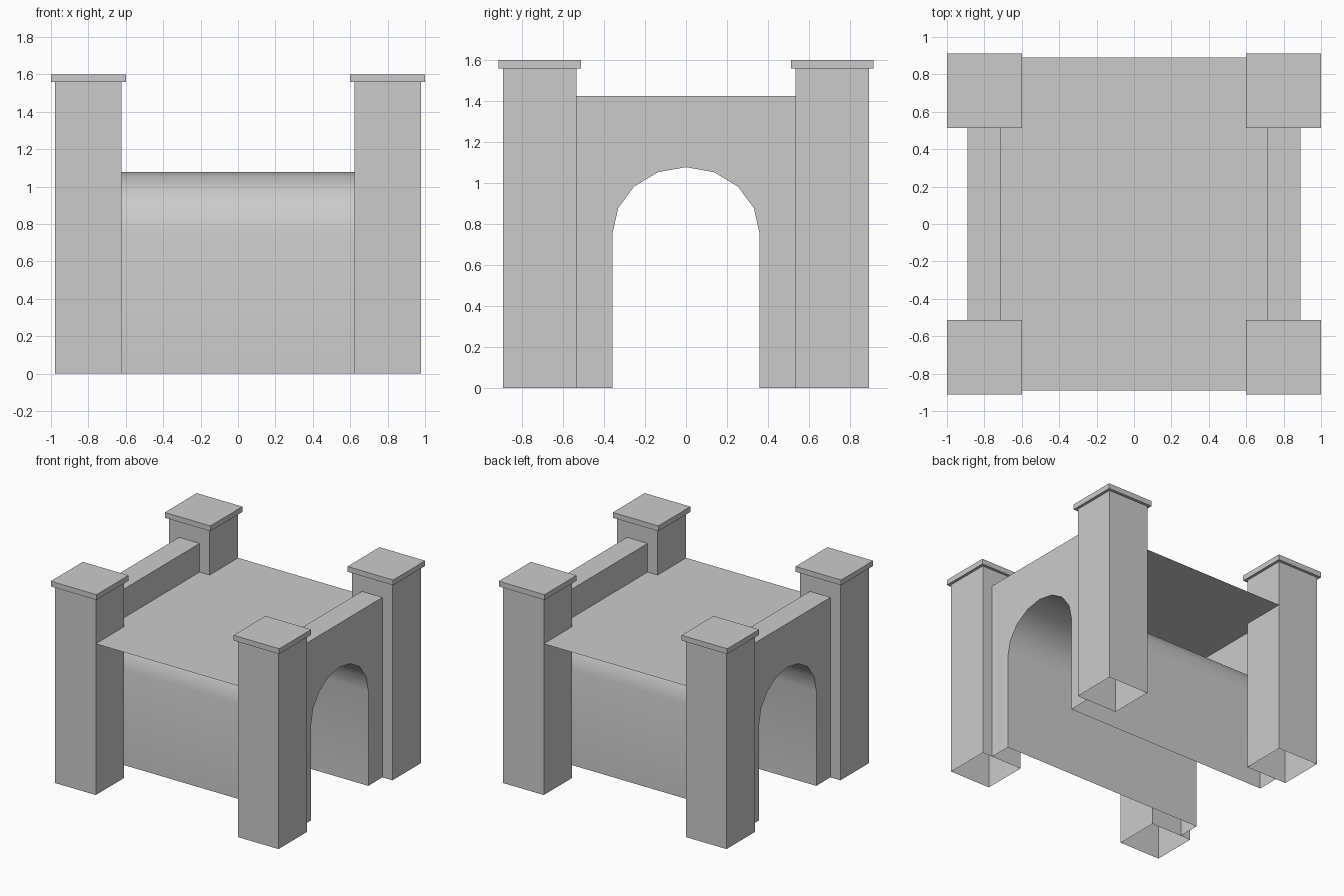
import bpy, bmesh, math

cube = bpy.data.objects.get("Cube")
if cube:
    bpy.data.objects.remove(cube, do_unlink=True)

stone = bpy.data.materials.new("grey stone")
stone.use_nodes = True
grey = (0.6, 0.6, 0.6, 1)
stone.diffuse_color = grey
stone.node_tree.nodes["Principled BSDF"].inputs["Base Color"].default_value = grey

WALL_IN, WALL_OUT, WALL_TOP = 0.71, 0.89, 1.424
PILLAR_X, PILLAR_Y, PILLAR_W = 0.8, 0.7125, 0.356
CAP_Z, CAP_W, TOP = 1.558, 0.4, 1.6
DECK_Z = 1.197
ARCH_Y, ARCH_Z, SPRING = 0.358, 1.077, 0.753
WALL_Y = PILLAR_Y - PILLAR_W / 2
DECK_Y = PILLAR_Y + PILLAR_W / 2


def finish(name, bm, smooth=False):
    bmesh.ops.recalc_face_normals(bm, faces=bm.faces)
    mesh = bpy.data.meshes.new(name)
    bm.to_mesh(mesh)
    bm.free()
    mesh.materials.append(stone)
    for p in mesh.polygons:
        p.use_smooth = smooth
    obj = bpy.data.objects.new(name, mesh)
    bpy.context.collection.objects.link(obj)


def box(name, x, y, width, z0, z1, open_bottom=False):
    bm = bmesh.new()
    bmesh.ops.create_cube(bm, size=1)
    bm.normal_update()
    if open_bottom:
        base = [f for f in bm.faces if f.normal.z < -0.5]
        bmesh.ops.delete(bm, geom=base, context="FACES_ONLY")
    for v in bm.verts:
        v.co = (x + v.co.x * width, y + v.co.y * width,
                z0 + (v.co.z + 0.5) * (z1 - z0))
    finish(name, bm)


# Arch outline, running from the foot of one jamb to the other
arch = [(ARCH_Y, 0)]
for i in range(9):
    a = math.pi * i / 8
    arch.append((ARCH_Y * math.cos(a), SPRING + (ARCH_Z - SPRING) * math.sin(a)))
arch.append((-ARCH_Y, 0))

# Corner pillars with flat caps, hollow underneath
for side, sx in (("left", 1), ("right", -1)):
    for end, sy in (("front", -1), ("back", 1)):
        x, y = sx * PILLAR_X, sy * PILLAR_Y
        box(f"{end}_{side}_pillar", x, y, PILLAR_W, 0, CAP_Z, True)
        box(f"{end}_{side}_cap", x, y, CAP_W, CAP_Z, TOP)

# Side walls: thin arched outer face, parapet top and inner face down to the deck
outline = arch + [(-WALL_Y, 0), (-WALL_Y, WALL_TOP), (WALL_Y, WALL_TOP), (WALL_Y, 0)]
for side, sx in (("left", 1), ("right", -1)):
    bm = bmesh.new()
    outer = [bm.verts.new((sx * WALL_OUT, y, z)) for y, z in outline]
    bm.faces.new(outer)
    top = [bm.verts.new((sx * WALL_IN, y, WALL_TOP)) for y in (-WALL_Y, WALL_Y)]
    foot = [bm.verts.new((sx * WALL_IN, y, DECK_Z)) for y in (-WALL_Y, WALL_Y)]
    bm.faces.new((top[0], top[1], outer[-2], outer[-3]))
    bm.faces.new((foot[0], foot[1], top[1], top[0]))
    finish(f"{side}_arched_wall", bm)

# Thin vault running between the outer faces of both walls
bm = bmesh.new()
rings = [[bm.verts.new((x, y, z)) for y, z in arch] for x in (-WALL_OUT, WALL_OUT)]
for i in range(len(arch) - 1):
    bm.faces.new((rings[0][i], rings[0][i + 1], rings[1][i + 1], rings[1][i]))
finish("vault", bm, smooth=True)

# Flat deck carried above the vault
bm = bmesh.new()
bm.faces.new([bm.verts.new((sx * WALL_IN, sy * DECK_Y, DECK_Z))
              for sx, sy in ((-1, -1), (1, -1), (1, 1), (-1, 1))])
finish("deck", bm)
